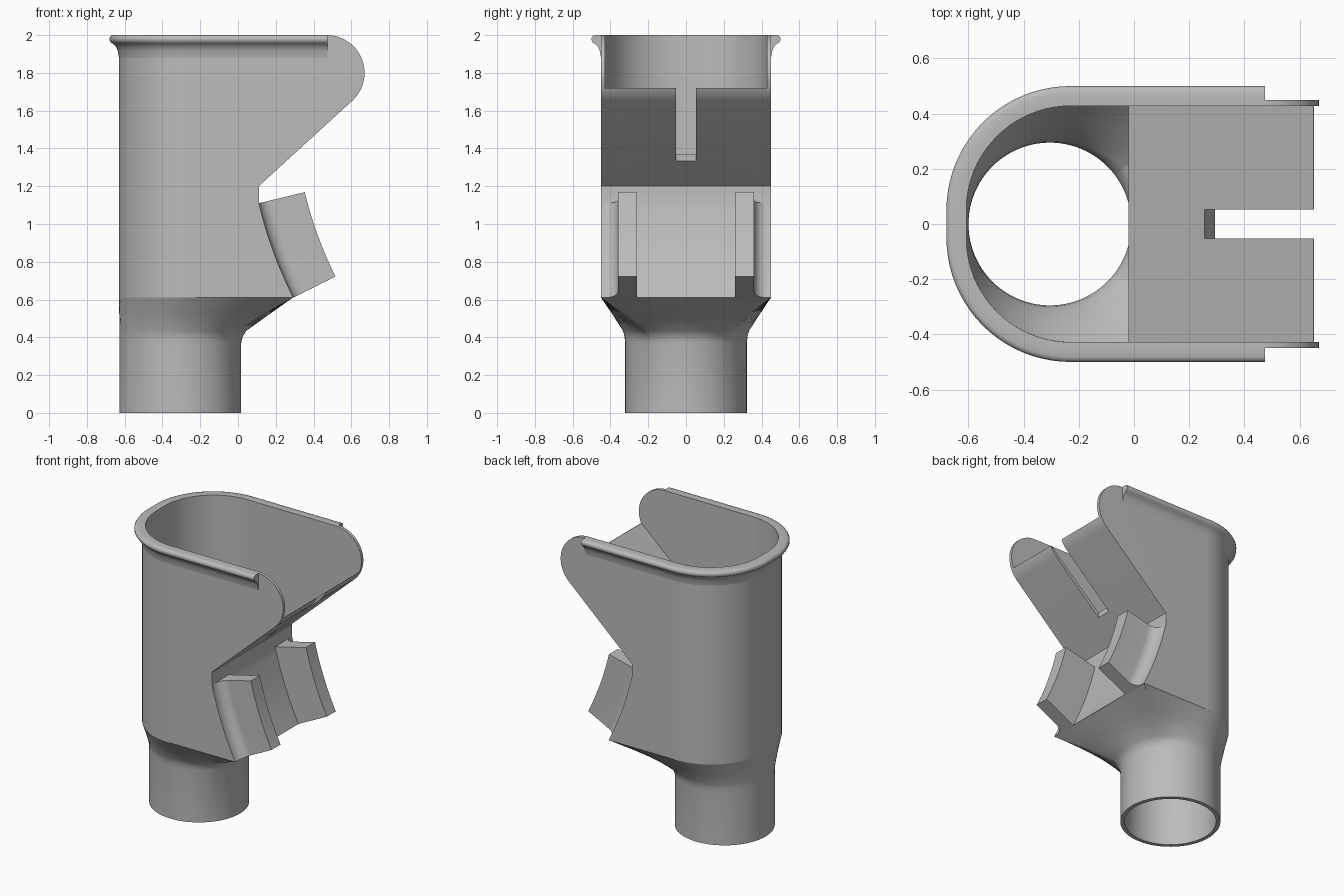
import bpy, bmesh, math
from mathutils import Vector

if "Cube" in bpy.data.objects:
    bpy.data.objects.remove(bpy.data.objects["Cube"])

grey = bpy.data.materials.new("light_grey")
grey.diffuse_color = (0.5, 0.5, 0.5, 1)
grey.use_nodes = True
grey.node_tree.nodes["Principled BSDF"].inputs["Base Color"].default_value = grey.diffuse_color


def make(name, verts, faces):
    bm = bmesh.new()
    vs = [bm.verts.new(v) for v in verts]
    for f in faces:
        bm.faces.new([vs[i] for i in f])
    bmesh.ops.recalc_face_normals(bm, faces=bm.faces)
    me = bpy.data.meshes.new(name)
    bm.to_mesh(me)
    bm.free()
    me.materials.append(grey)
    ob = bpy.data.objects.new(name, me)
    bpy.context.collection.objects.link(ob)
    return ob


def loft(name, rings, closed=False):
    """Skin equal-length rings; cap the ends, or join last to first."""
    n, m = len(rings[0]), len(rings)
    faces = [(r * n + i, r * n + (i + 1) % n, (r + 1) % m * n + (i + 1) % n, (r + 1) % m * n + i)
             for r in range(m if closed else m - 1) for i in range(n)]
    if not closed:
        faces += [tuple(range(n)), tuple(range((m - 1) * n, m * n))]
    return make(name, [p for ring in rings for p in ring], faces)


def activate(ob):
    bpy.ops.object.select_all(action='DESELECT')
    ob.select_set(True)
    bpy.context.view_layer.objects.active = ob


def boolean(ob, cutter, op):
    mod = ob.modifiers.new("cut", 'BOOLEAN')
    mod.operation, mod.object, mod.solver = op, cutter, 'EXACT'
    activate(ob)
    bpy.ops.object.modifier_apply(modifier=mod.name)
    bpy.data.objects.remove(cutter)


def smooth(ob, angle=30):
    activate(ob)
    bpy.ops.object.shade_smooth_by_angle(angle=math.radians(angle))


def arc(cx, cy, r, a0, a1, n):
    return [(cx + r * math.cos(math.radians(a0 + (a1 - a0) * i / n)),
             cy + r * math.sin(math.radians(a0 + (a1 - a0) * i / n))) for i in range(n + 1)]


def u_plan(inset, xmax):
    """Plan outline: straight sides, rounded back corners."""
    r = 0.40 - inset
    return ([(xmax, 0.45 - inset)] + arc(-0.23, 0.05, r, 90, 180, 20)
            + arc(-0.23, -0.05, r, 180, 270, 20) + [(xmax, inset - 0.45)])


def plan_prism(name, pts, z0, z1):
    return loft(name, [[(x, y, z) for x, y in pts] for z in (z0, z1)])


def side_prism(name, pts, w):
    return loft(name, [[(x, y, z) for x, z in pts] for y in (-w, w)])


# Curved lower front wall, an arc in the side plane
CX, CZ, R = 2.38, 1.655, 2.334
A0, A1 = 206.6, 193.5

# Body shell: side outline trimmed by the plan, then hollowed
outline = ([(-0.8, 0.61)] + arc(CX, CZ, R, A0, A1, 12) + [(0.11, 1.2)]
           + arc(0.47, 1.8, 0.2, -47, 90, 24) + [(-0.8, 2.0)])
body = side_prism("body_shell", outline, 0.6)
boolean(body, plan_prism("plan", u_plan(0, 0.9), 0.3, 2.3), 'INTERSECT')

hollow = ([(-0.8, 0.5)] + arc(CX, CZ, R + 0.03, A0 + 2.6, A1, 14)
          + [(0.08, 1.172), (-0.02, 1.085), (-0.02, 1.125), (0.65, 1.72),
             (0.85, 1.72), (0.85, 2.2), (-0.8, 2.2)])
cavity = side_prism("cavity", hollow, 0.6)
boolean(cavity, plan_prism("inner_plan", u_plan(0.022, 0.9), 0.4, 2.3), 'INTERSECT')
boolean(body, cavity, 'DIFFERENCE')

# Slot in the sloping plate
slot = [(0.255, -0.052), (0.8, -0.052), (0.8, 0.052), (0.255, 0.052)]
boolean(body, plan_prism("slot", slot, 1.25, 1.9), 'DIFFERENCE')
smooth(body)

# Rolled rim around the top, ending before the rounded cheeks
profile = [(0, 2.0), (0.032, 2.0), (0.043, 1.996), (0.05, 1.985), (0.05, 1.972), (0.043, 1.961),
           (0.03, 1.953), (0.016, 1.938), (0.006, 1.915), (0, 1.88)]
paths = [u_plan(-o, 0.475) for o, z in profile]
rim = loft("rim", [[(*paths[k][i], profile[k][1]) for k in range(len(profile))]
                   for i in range(len(paths[0]))])
smooth(rim, 40)

# Funnel and outlet pipe, one wall skinned outside then inside
PX = -0.305
angles = sorted([2 * math.pi * i / 96 for i in range(96)]
                + [s * math.atan2(0.45, 0.29 - PX) % (2 * math.pi) for s in (1, -1)])


def plan_hit(a, inset, xmax):
    """Distance from the pipe axis to the plan outline at angle a."""
    d = Vector((math.cos(a), math.sin(a)))
    pts = u_plan(inset, xmax)
    best = 0
    for p, q in zip(pts, pts[1:] + pts[:1]):
        e, w = Vector(q) - Vector(p), Vector(p) - Vector((PX, 0))
        den = d.x * e.y - d.y * e.x
        if abs(den) < 1e-9:
            continue
        t = (w.x * e.y - w.y * e.x) / den
        s = (w.x * d.y - w.y * d.x) / den
        if t > 0 and -1e-4 <= s <= 1 + 1e-4:
            best = max(best, t)
    return best


def funnel_ring(f, z, r, inset, xmax):
    out = []
    for a in angles:
        d = r + f * (plan_hit(a, inset, xmax) - r)
        out.append((PX + d * math.cos(a), d * math.sin(a), z))
    return out


steps = [(1, 0.61), (0.55, 0.523), (0.1, 0.435), (0.03, 0.405), (0, 0.37), (0, 0)]
rings = [funnel_ring(f, z, 0.322, 0, 0.29) for f, z in steps]
rings += [funnel_ring(f, z, 0.295, 0.022, 0.26) for f, z in reversed(steps)]
smooth(loft("funnel_and_pipe", rings, closed=True))

# Pair of curved lugs on the front wall, filleted on the outside
section = ([(-0.01, 0.26), (0.25, 0.26), (0.25, 0.36)]
           + arc(0.07, 0.43, 0.07, 270, 180, 8) + [(-0.01, 0.43)])
for side, label in ((1, "back"), (-1, "front")):
    rings = []
    for i in range(13):
        a = math.radians(A0 + (A1 - A0) * i / 12)
        rings.append([(CX + (R - d) * math.cos(a), side * y, CZ + (R - d) * math.sin(a))
                      for d, y in section])
    smooth(loft("lug_" + label, rings))
